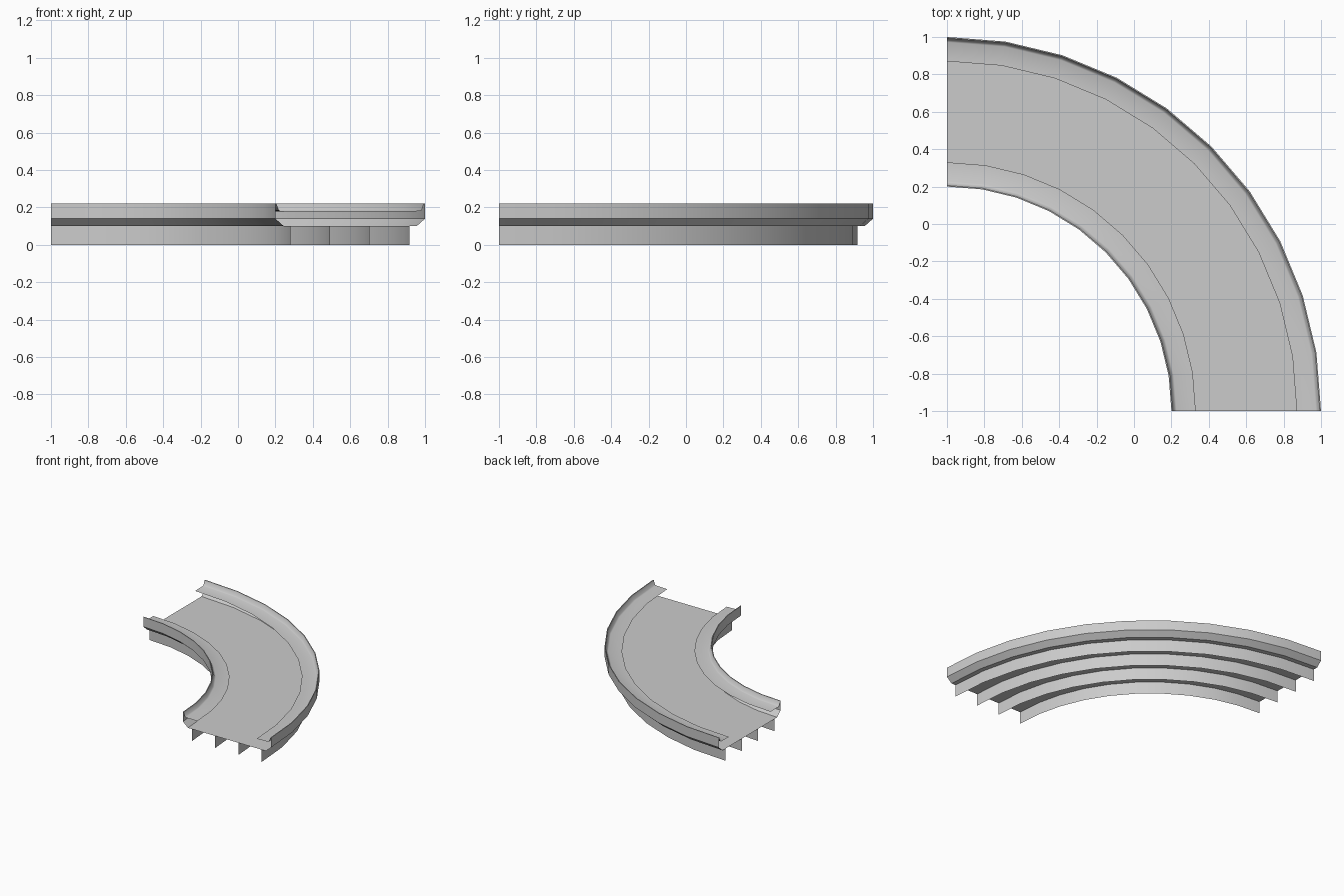
import bpy, bmesh, math

cube = bpy.data.objects.get("Cube")
if cube:
    bpy.data.objects.remove(cube, do_unlink=True)

SEGMENTS = 10
CENTRE = -1.0       # bend centre in x and y
MID = 1.6           # radius of the roadway's middle line

concrete = bpy.data.materials.new("concrete_grey")
concrete.use_nodes = True
GREY = (0.6, 0.6, 0.6, 1)
concrete.diffuse_color = GREY
concrete.node_tree.nodes["Principled BSDF"].inputs["Base Color"].default_value = GREY


def sweep(name, profile, smooth_angle=30):
    """Sweep an open (radius, height) profile through the quarter bend."""
    bm = bmesh.new()
    rings = []
    for i in range(SEGMENTS + 1):
        a = math.pi / 2 * i / SEGMENTS
        rings.append([bm.verts.new((CENTRE + r * math.cos(a), CENTRE + r * math.sin(a), z))
                      for r, z in profile])
    for a, b in zip(rings, rings[1:]):
        for j in range(len(profile) - 1):
            bm.faces.new((a[j], a[j + 1], b[j + 1], b[j]))
    mesh = bpy.data.meshes.new(name)
    bm.to_mesh(mesh)
    bm.free()
    mesh.materials.append(concrete)
    obj = bpy.data.objects.new(name, mesh)
    bpy.context.collection.objects.link(obj)
    bpy.ops.object.select_all(action="DESELECT")
    obj.select_set(True)
    bpy.context.view_layer.objects.active = obj
    bpy.ops.object.shade_smooth_by_angle(angle=math.radians(smooth_angle))
    return obj


# Roadway sheet
sweep("road_deck", [(1.955, 0.10), (1.245, 0.10)][::-1][::-1])

# Parapets, as distances from the middle line, on both sides of the road
wall = [(0.355, 0.10), (0.40, 0.14), (0.40, 0.22), (0.394, 0.22)]
kerb = [(0.394, 0.22), (0.382, 0.185), (0.372, 0.18), (0.27, 0.178)]
for side, label in ((1, "outer"), (-1, "inner")):
    for part, points, angle in (("wall", wall, 30), ("kerb", kerb, 80)):
        profile = [(MID + side * d, z) for d, z in points]
        sweep(f"{label}_{part}", profile if side > 0 else profile[::-1], angle)

# Support girders under the deck
for n in range(4):
    r = 1.28 + n * 0.212
    sweep(f"girder_{n + 1}", [(r, 0.0), (r, 0.10)])
